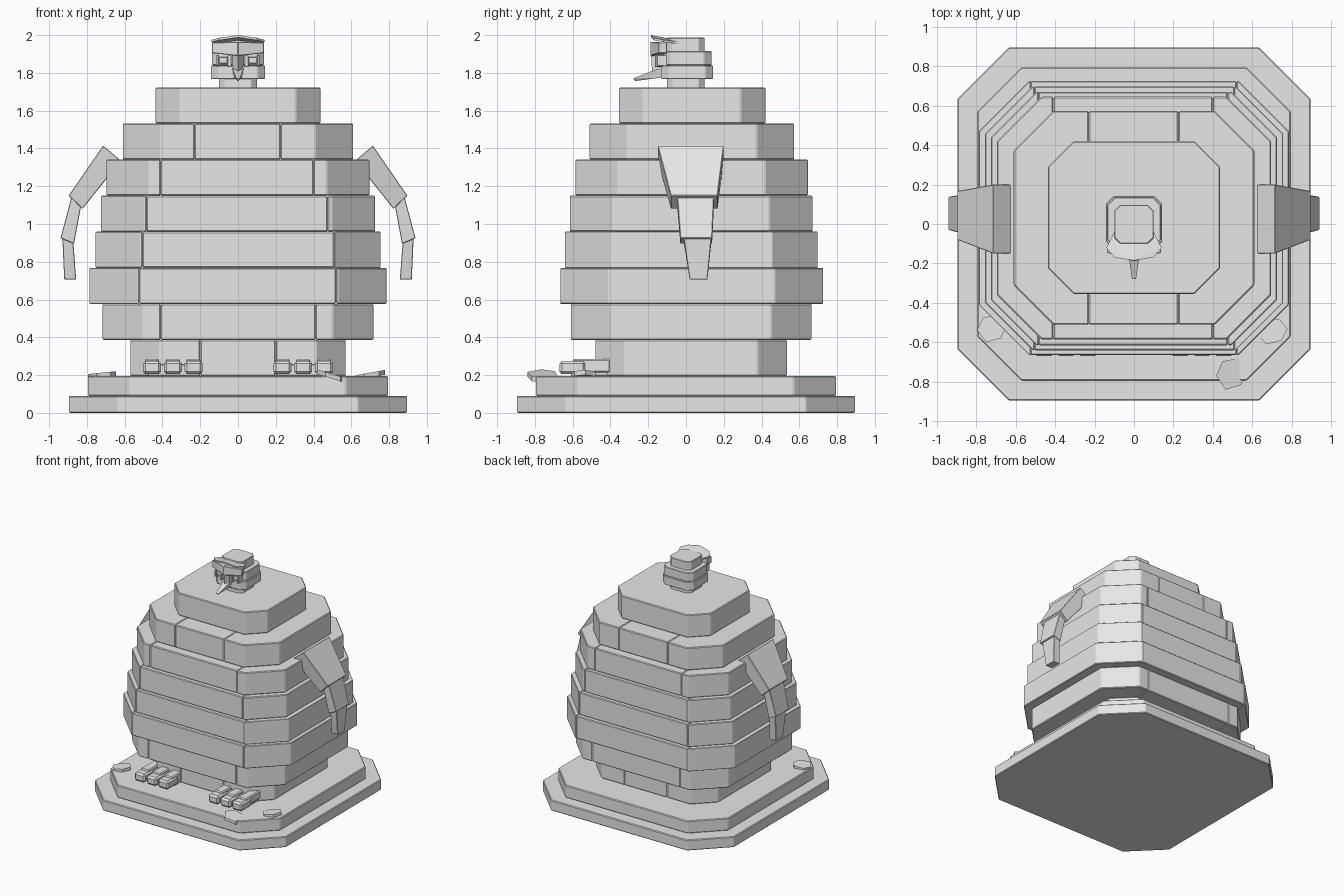
import bpy
import bmesh
from mathutils import Vector

cube = bpy.data.objects.get("Cube")
if cube:
    bpy.data.objects.remove(cube, do_unlink=True)

stone = bpy.data.materials.new("stone grey")
stone.use_nodes = True
GREY = (0.8, 0.8, 0.8, 1)
stone.diffuse_color = GREY
stone.node_tree.nodes["Principled BSDF"].inputs["Base Color"].default_value = GREY


def finish(name, bm, bevel):
    bmesh.ops.dissolve_limit(bm, angle_limit=0.01, verts=bm.verts, edges=bm.edges)
    if bevel:
        bmesh.ops.bevel(bm, geom=bm.edges[:], offset=bevel, segments=1,
                        affect='EDGES', clamp_overlap=True)
    bmesh.ops.recalc_face_normals(bm, faces=bm.faces)
    mesh = bpy.data.meshes.new(name)
    bm.to_mesh(mesh)
    bm.free()
    mesh.materials.append(stone)
    obj = bpy.data.objects.new(name, mesh)
    bpy.context.collection.objects.link(obj)
    return obj


def hull(name, points, bevel=0.0):
    """Convex solid around a few points."""
    bm = bmesh.new()
    for p in points:
        bm.verts.new(p)
    bmesh.ops.convex_hull(bm, input=bm.verts)
    return finish(name, bm, bevel)


def octagon(half_x, y0, y1, cut):
    a, b, x, c = y0, y1, half_x, cut
    return [(-x, a + c), (-x + c, a), (x - c, a), (x, a + c),
            (x, b - c), (x - c, b), (-x + c, b), (-x, b - c)]


def slab(name, half_x, y0, y1, cut, z0, z1, seams=(), bevel=0.006):
    """Chamfered slab, divided into blocks at the x positions in seams."""
    ring = octagon(half_x, y0, y1, cut)
    limits = [-2, *seams, 2]
    for i, (left, right) in enumerate(zip(limits, limits[1:])):
        bm = bmesh.new()
        low = [bm.verts.new((x, y, z0)) for x, y in ring]
        face = bm.faces.new(low)
        top = bmesh.ops.extrude_face_region(bm, geom=[face])["geom"]
        moved = [v for v in top if isinstance(v, bmesh.types.BMVert)]
        bmesh.ops.translate(bm, vec=(0, 0, z1 - z0), verts=moved)
        for x, side in ((left, -1), (right, 1)):
            if abs(x) < half_x:
                bmesh.ops.bisect_plane(bm, geom=bm.verts[:] + bm.edges[:] + bm.faces[:],
                                       plane_co=(x, 0, 0), plane_no=(side, 0, 0),
                                       clear_outer=True)
                rim = [e for e in bm.edges if e.is_boundary]
                bmesh.ops.holes_fill(bm, edges=rim)
        finish(f"{name}_{i + 1}" if seams else name, bm, bevel)


def box(name, x0, x1, y0, y1, z0, z1, bevel=0.0):
    return hull(name, [(x, y, z) for x in (x0, x1) for y in (y0, y1) for z in (z0, z1)], bevel)


# Stepped plinth
slab("plinth_lower", 0.895, -0.895, 0.895, 0.26, 0, 0.09)
slab("plinth_upper", 0.795, -0.795, 0.795, 0.225, 0.09, 0.195)

# Body courses: half width, front, back, corner cut, seam positions
courses = [
    (0.57, -0.48, 0.535, 0.155, (-0.2, 0.2)),
    (0.717, -0.61, 0.665, 0.215, (-0.41, 0.41)),
    (0.785, -0.665, 0.725, 0.255, (-0.525, 0.52)),
    (0.755, -0.64, 0.697, 0.24, (-0.505, 0.51)),
    (0.725, -0.615, 0.67, 0.23, (-0.485, 0.475)),
    (0.695, -0.585, 0.645, 0.225, (-0.41, 0.4)),
    (0.61, -0.51, 0.573, 0.2, (-0.23, 0.225)),
    (0.436, -0.355, 0.42, 0.13, ()),
]
STEP = 0.191
for i, (half, front, back, cut, seams) in enumerate(courses):
    slab(f"body_course_{i + 1}", half, front, back, cut,
         0.195 + i * STEP, 0.195 + (i + 1) * STEP, seams)

# Neck, head and cap
slab("neck", 0.1, -0.1, 0.097, 0.03, 1.72, 1.77, bevel=0.003)
slab("head_lower", 0.143, -0.13, 0.142, 0.04, 1.767, 1.84, bevel=0.004)
slab("head_upper", 0.137, -0.12, 0.135, 0.04, 1.84, 1.915, bevel=0.004)
slab("cap", 0.1, -0.1, 0.097, 0.03, 1.91, 1.987, bevel=0.004)

# Arm joints: outer x z, inner x z, y range
arm = [
    ("upper_arm", (0.714, 1.415, 0.62, 1.335, -0.15, 0.2),
     (0.897, 1.15, 0.823, 1.08, -0.08, 0.167)),
    ("forearm", (0.88, 1.15, 0.83, 1.1, -0.047, 0.148),
     (0.94, 0.925, 0.868, 0.895, -0.03, 0.138)),
    ("hand", (0.93, 0.93, 0.872, 0.91, -0.013, 0.135),
     (0.92, 0.705, 0.857, 0.705, 0.02, 0.113)),
]

for name, s in (("left", 1), ("right", -1)):
    for part, *rings in arm:
        points = []
        for ox, oz, ix, iz, y0, y1 in rings:
            points += [(s * x, y, z) for x, z in ((ox, oz), (ix, iz)) for y in (y0, y1)]
        hull(f"{name}_{part}", points, 0.003)

    # Feet with three blocky toes
    for i in range(3):
        x = s * (0.235 + i * 0.11)
        slab_name = f"{name}_toe_{i + 1}"
        box(slab_name, x - 0.048, x + 0.048, -0.67, -0.53, 0.205, 0.275, 0.014)
        box(f"{name}_toe_joint_{i + 1}", x - 0.038, x + 0.038, -0.6, -0.4, 0.215, 0.285, 0.008)
    box(f"{name}_foot", s * 0.2, s * 0.48, -0.56, -0.39, 0.195, 0.26, 0.006)

    # Peaked visor wing, brow, eye and cheek
    wing = [(0, -0.185, 2.0), (0.1, -0.17, 1.985), (0.14, -0.12, 1.975),
            (0.1, -0.04, 1.965), (0, -0.03, 1.97)]
    hull(f"{name}_visor", [(s * x, y, z - t) for x, y, z in wing for t in (0, 0.012)])
    hull(f"{name}_brow", [(s * x, y, z) for x, y, z in (
        (0, -0.19, 1.89), (0, -0.19, 1.965), (0.138, -0.145, 1.905), (0.138, -0.145, 1.96),
        (0, -0.1, 1.89), (0, -0.1, 1.96), (0.13, -0.1, 1.905), (0.13, -0.1, 1.96))], 0.003)
    box(f"{name}_eye", s * 0.055, s * 0.1, -0.145, -0.11, 1.85, 1.885, 0.003)
    box(f"{name}_cheek", s * 0.035, s * 0.055, -0.165, -0.11, 1.83, 1.895, 0.003)
    box(f"{name}_temple", s * 0.1, s * 0.115, -0.155, -0.1, 1.835, 1.895, 0.003)

# Beak with a bridge between the eyes
hull("beak_bridge", [(-0.03, -0.12, 1.9), (0.03, -0.12, 1.9), (0, -0.185, 1.9),
                     (-0.03, -0.12, 1.79), (0.03, -0.12, 1.79), (0, -0.18, 1.81)])
hull("beak", [(-0.03, -0.13, 1.825), (0.03, -0.13, 1.825), (-0.02, -0.13, 1.775),
              (0.02, -0.13, 1.775), (-0.025, -0.18, 1.81), (0.025, -0.18, 1.81),
              (-0.01, -0.28, 1.77), (0.01, -0.28, 1.77), (0, -0.27, 1.757)])

# Flat rubble on the plinth: centre, half sizes and sideways tilt
rubble = [((-0.72, -0.53, 0.203), 0.075, 0.07, 0.1),
          ((0.495, -0.76, 0.197), 0.078, 0.08, -0.3),
          ((0.7, -0.545, 0.203), 0.078, 0.065, 0.18)]
for i, (centre, rx, ry, tilt) in enumerate(rubble):
    outline = [(1, 0.2), (0.45, 1), (-0.6, 0.8), (-1, -0.1), (-0.4, -1), (0.6, -0.7)]
    points = [Vector(centre) + Vector((x * rx, y * ry, x * rx * tilt + t))
              for x, y in outline for t in (-0.015, 0.01)]
    hull(f"rubble_{i + 1}", points)
